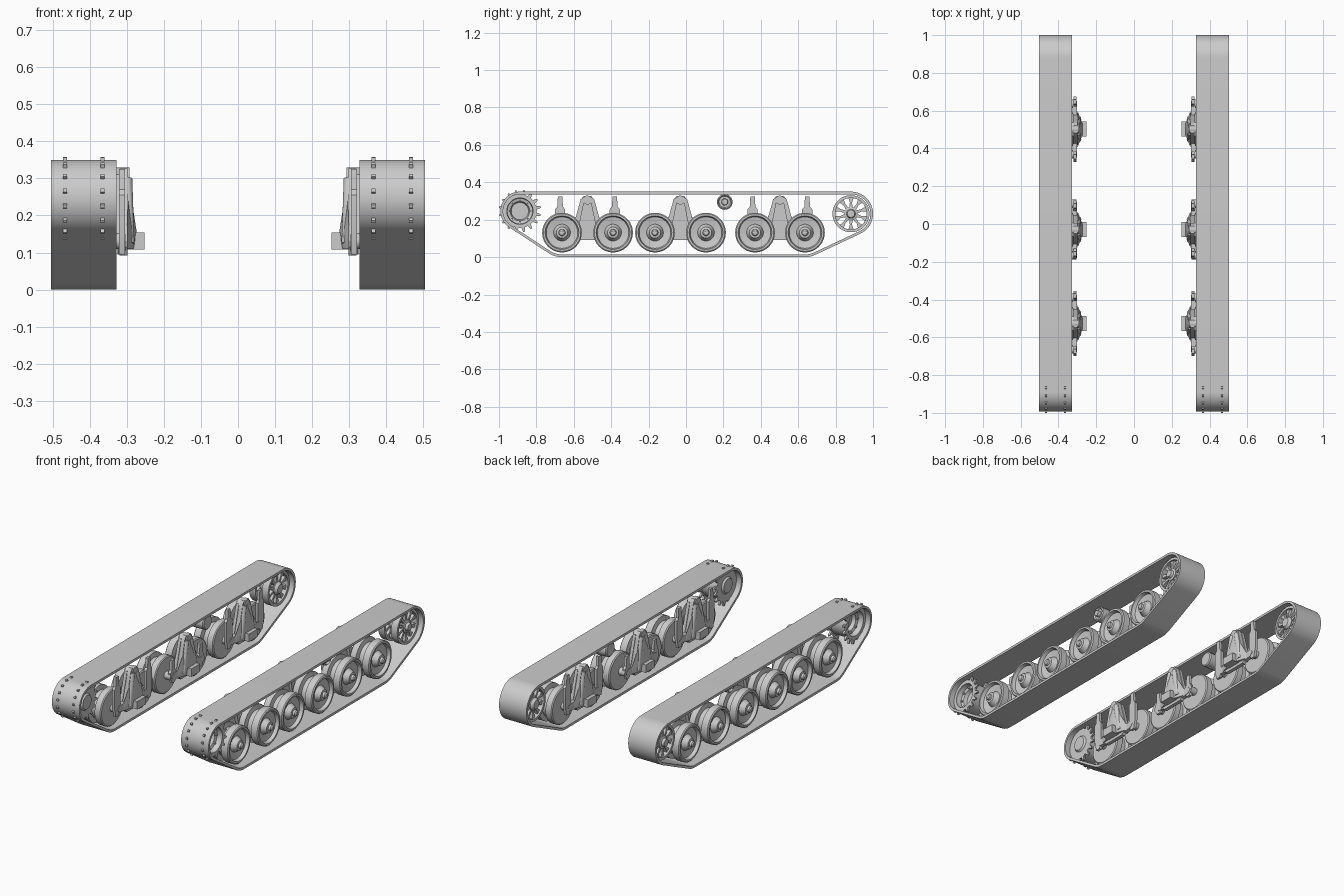
import bpy, bmesh
from math import sin, cos, pi, tau, radians
from mathutils import Vector
from mathutils.geometry import convex_hull_2d

cube = bpy.data.objects.get("Cube")
if cube:
    bpy.data.objects.remove(cube)

grey = bpy.data.materials.new("plain_grey")
grey.use_nodes = True
colour = (0.6, 0.6, 0.6, 1)
grey.diffuse_color = colour
grey.node_tree.nodes["Principled BSDF"].inputs["Base Color"].default_value = colour


def finish(name, bm):
    """Turn a left-hand part into an object mirrored to the right."""
    bmesh.ops.remove_doubles(bm, verts=bm.verts, dist=0.0001)
    bmesh.ops.recalc_face_normals(bm, faces=bm.faces)
    mesh = bpy.data.meshes.new(name)
    bm.to_mesh(mesh)
    bm.free()
    mesh.materials.append(grey)
    ob = bpy.data.objects.new(name, mesh)
    bpy.context.collection.objects.link(ob)
    bpy.ops.object.select_all(action="DESELECT")
    ob.select_set(True)
    bpy.context.view_layer.objects.active = ob
    bpy.ops.object.shade_smooth_by_angle(angle=radians(32))
    ob.modifiers.new("both_sides", "MIRROR").use_mirror_merge = False
    return ob


def loft(name, rings, closed=False):
    """Join matching rings of points with quads."""
    bm = bmesh.new()
    loops = [[bm.verts.new(p) for p in ring] for ring in rings]
    pairs = list(zip(loops, loops[1:]))
    if closed:
        pairs.append((loops[-1], loops[0]))
    for a, b in pairs:
        for i in range(len(a)):
            j = (i + 1) % len(a)
            bm.faces.new((a[i], a[j], b[j], b[i]))
    return finish(name, bm)


def lathe(name, profile, y, z, sides=40, closed=False):
    """Spin (radius, x) points around an axle."""
    angles = [tau * i / sides for i in range(sides)]
    rings = [[(x, y + r * cos(a), z + r * sin(a)) for a in angles] for r, x in profile]
    return loft(name, rings, closed)


def rod(name, r, x0, x1, y, z, sides=24):
    return lathe(name, [(0, x0), (r, x0), (r, x1), (0, x1)], y, z, sides)


def prism(name, outline, x0, x1):
    """Extrude a (y, z) outline sideways."""
    bm = bmesh.new()
    face = bm.faces.new([bm.verts.new((x0, y, z)) for y, z in outline])
    new = bmesh.ops.extrude_face_region(bm, geom=[face])["geom"]
    verts = [v for v in new if isinstance(v, bmesh.types.BMVert)]
    bmesh.ops.translate(bm, verts=verts, vec=(x1 - x0, 0, 0))
    return finish(name, bm)


def hull(name, points):
    bm = bmesh.new()
    verts = [bm.verts.new(p) for p in points]
    bmesh.ops.convex_hull(bm, input=verts)
    return finish(name, bm)


def strut(name, a, b, r, sides=16):
    """Cylinder between two points."""
    a, b = Vector(a), Vector(b)
    turn = (b - a).to_track_quat("Z", "Y")
    ring = [turn @ Vector((r * cos(tau * i / sides), r * sin(tau * i / sides), 0))
            for i in range(sides)]
    return loft(name, [[a] * sides, [a + p for p in ring],
                       [b + p for p in ring], [b] * sides])


IN, OUT = 0.328, 0.504
SPROCKET, IDLER = (-0.888, 0.246), (0.882, 0.232)
WHEEL_Z = 0.131
wheels = [-0.663, -0.39, -0.166, 0.107, 0.369, 0.636]

# Track band wrapped around the end wheels and outer road wheels
circles = [(*SPROCKET, 0.104), (*IDLER, 0.118),
           (wheels[0], WHEEL_Z, WHEEL_Z), (wheels[-1], WHEEL_Z, WHEEL_Z)]
cloud = [Vector((y + r * cos(tau * i / 72), z + r * sin(tau * i / 72)))
         for y, z, r in circles for i in range(72)]
outer = [cloud[i] for i in convex_hull_2d(cloud)]
inner = []
middle = Vector((0, 0.18))
for i, p in enumerate(outer):
    along = (p - outer[i - 1]).normalized() + (outer[(i + 1) % len(outer)] - p).normalized()
    normal = Vector((along.y, -along.x)).normalized()
    if normal.dot(p - middle) < 0:
        normal.negate()
    inner.append(p - normal * 0.014)
loft("track_band", [[(x, p.x, p.y) for p in line] for line, x in
                    ((outer, IN), (outer, OUT), (inner, OUT), (inner, IN))], closed=True)

# Road wheels: twin discs with a groove, dished face and domed hub
wheel_profile = [(0, 0.345), (0.1, 0.345), (0.106, 0.35), (0.106, 0.385), (0.08, 0.39),
                 (0.08, 0.425), (0.106, 0.43), (0.106, 0.47), (0.1, 0.475), (0.09, 0.475),
                 (0.084, 0.455), (0.045, 0.448), (0.034, 0.47), (0.03, 0.478),
                 (0.018, 0.48), (0.016, 0.492), (0.01, 0.497), (0, 0.498)]
for n, y in enumerate(wheels, 1):
    lathe(f"road_wheel_{n}", wheel_profile, y, WHEEL_Z, 48)
    rod(f"wheel_axle_{n}", 0.022, 0.305, 0.35, y, WHEEL_Z)

# Return roller
lathe("return_roller", [(0, 0.34), (0.036, 0.34), (0.042, 0.345), (0.042, 0.43), (0.036, 0.435),
                        (0.03, 0.425), (0.018, 0.425), (0.016, 0.445), (0, 0.447)],
      0.207, 0.295, 32)

# Drive sprocket: two toothed rings on a drum
TEETH = 16
teeth = []
for k in range(TEETH):
    for step, r in ((-0.28, 0.09), (-0.1, 0.113), (0.1, 0.113), (0.28, 0.09)):
        a = tau * (k + 0.5 + step) / TEETH
        teeth.append((SPROCKET[0] + r * cos(a), SPROCKET[1] + r * sin(a)))
prism("sprocket_inner_teeth", teeth, 0.36, 0.371)
ring = [(0, 1)] * 0
for y, z in [(cos(tau * i / 64 + pi / 64), sin(tau * i / 64 + pi / 64)) for i in range(64)]:
    ring.append((SPROCKET[0] + 0.07 * y, SPROCKET[1] + 0.07 * z))
loft("sprocket_outer_teeth", [[(x, *p) for p in line] for line, x in
                              ((teeth, 0.461), (teeth, 0.472), (ring, 0.472), (ring, 0.461))],
     closed=True)
lathe("sprocket_drum", [(0, 0.35), (0.04, 0.35), (0.048, 0.36), (0.084, 0.36), (0.084, 0.466),
                        (0.072, 0.466), (0.068, 0.44), (0.052, 0.435), (0.046, 0.415),
                        (0, 0.415)], *SPROCKET)
for k in range(8):
    a = tau * k / 8
    rod(f"sprocket_bolt_{k + 1}", 0.006, 0.43, 0.446,
        SPROCKET[0] + 0.06 * cos(a), SPROCKET[1] + 0.06 * sin(a), 8)

# Spoked idler wheel: twin rims, hub and spokes
for side, x0, x1 in (("inner", 0.355, 0.395), ("outer", 0.437, 0.477)):
    lathe(f"idler_{side}_rim", [(0.084, x0), (0.099, x0), (0.099, x1), (0.084, x1)],
          *IDLER, closed=True)
    for k in range(10):
        a = tau * (k + 0.5) / 10
        c, s = cos(a), sin(a)
        shape = [(0.025, -0.009), (0.06, -0.006), (0.088, -0.015),
                 (0.088, 0.015), (0.06, 0.006), (0.025, 0.009)]
        prism(f"idler_{side}_spoke_{k + 1}",
              [(IDLER[0] + r * c - w * s, IDLER[1] + r * s + w * c) for r, w in shape],
              x0 + 0.01, x1 - 0.01)
lathe("idler_hub", [(0, 0.345), (0.025, 0.345), (0.036, 0.36), (0.036, 0.472), (0.024, 0.476),
                    (0.02, 0.49), (0, 0.492)], *IDLER, 32)


def both(points):
    return points + [(-y, z) for y, z in reversed(points)]


# Suspension bogies
for name, y, tall in (("front", -0.527, True), ("middle", -0.03, False), ("rear", 0.502, True)):
    def at(points):
        return [(y + p, z) for p, z in points]

    prism(f"{name}_bogie_plate", at(both([(0.02, 0.327), (0.034, 0.31), (0.04, 0.28),
                                          (0.085, 0.115), (0.07, 0.092)])), 0.298, 0.32)
    for s in (-1, 1):
        tag = f"{name}_bogie_{'rear' if s > 0 else 'front'}"
        prism(f"{tag}_leg", at([(s * 0.012, 0.325), (s * 0.036, 0.31), (s * 0.088, 0.12),
                                (s * 0.055, 0.115)]), 0.32, 0.338)
        strut(f"{tag}_spring", (0.294, y + s * 0.055, 0.125), (0.3, y + s * 0.018, 0.3), 0.015)
        # Rocker arm reaching to the road wheel
        prism(f"{tag}_arm", at([(0, 0.095), (s * 0.13, 0.112), (s * 0.15, 0.131),
                                (s * 0.13, 0.15), (0, 0.15)]), 0.303, 0.325)
        # Upright link above the wheel axle
        top = 0.325 if tall else 0.225
        link = [(0.012, top), (0.015, top - 0.055), (0.027, top - 0.07),
                (0.027, 0.15), (0.014, 0.095)]
        reach = 0.146 if tall else 0.127
        prism(f"{tag}_link", at([(s * reach + p, z) for p, z in both(link)]), 0.305, 0.321)
    # Pivot pin, tapered gusset and mounting block
    rod(f"{name}_bogie_pin", 0.024, 0.292, 0.345, y, 0.305)
    hull(f"{name}_bogie_gusset", [(x, y + s * w, z) for s in (-1, 1) for x, w, z in
                                  ((0.3, 0.1, 0.11), (0.3, 0.1, 0.15), (0.282, 0.045, 0.11),
                                   (0.273, 0.03, 0.154), (0.294, 0.016, 0.29), (0.3, 0.02, 0.29))])
    hull(f"{name}_bogie_block", [(x, y + s * 0.04, z) for s in (-1, 1)
                                 for x in (0.252, 0.3) for z in (0.108, 0.154)])
